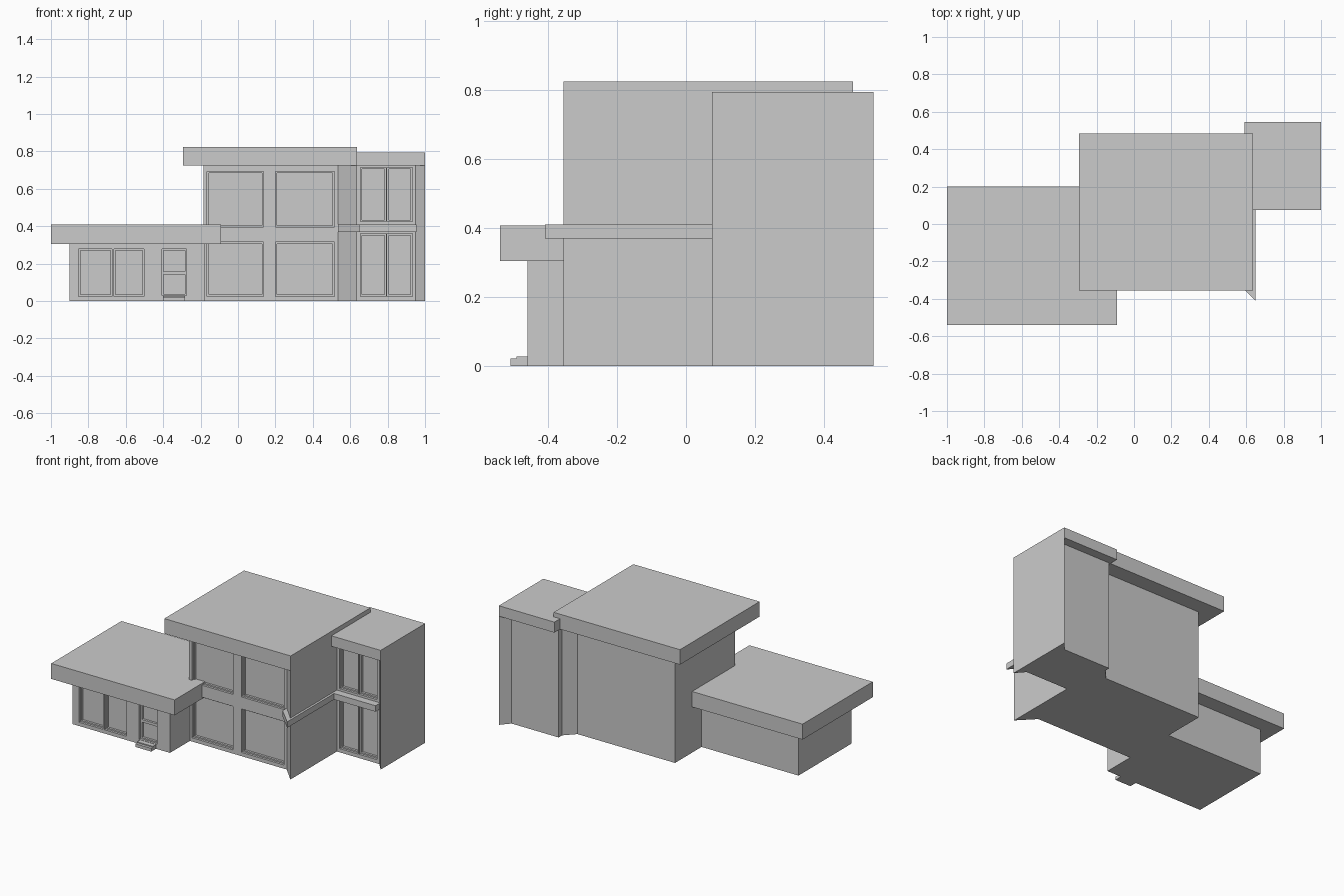
import bpy
import bmesh

cube = bpy.data.objects.get("Cube")
if cube:
    bpy.data.objects.remove(cube, do_unlink=True)

grey = bpy.data.materials.new("plain_grey")
grey.use_nodes = True
grey.diffuse_color = (0.6, 0.6, 0.6, 1)
grey.node_tree.nodes["Principled BSDF"].inputs["Base Color"].default_value = (0.6, 0.6, 0.6, 1)


def add_prism(bm, outline, z0, z1):
    """Extrude a counter-clockwise floor outline from z0 to z1."""
    base = bm.faces.new([bm.verts.new((x, y, z0)) for x, y in outline])
    top = bmesh.ops.extrude_face_region(bm, geom=[base], use_keep_orig=True)
    verts = [g for g in top["geom"] if isinstance(g, bmesh.types.BMVert)]
    bmesh.ops.translate(bm, verts=verts, vec=(0, 0, z1 - z0))


def rect(x0, x1, y0, y1):
    return [(x0, y0), (x1, y0), (x1, y1), (x0, y1)]


def make(name, prisms):
    """One object from a list of (outline, z0, z1) prisms."""
    bm = bmesh.new()
    for outline, z0, z1 in prisms:
        add_prism(bm, outline, z0, z1)
    bmesh.ops.recalc_face_normals(bm, faces=bm.faces)
    mesh = bpy.data.meshes.new(name)
    bm.to_mesh(mesh)
    bm.free()
    mesh.materials.append(grey)
    obj = bpy.data.objects.new(name, mesh)
    bpy.context.collection.objects.link(obj)
    return obj


def cut_openings(walls, y, openings, depth=0.03):
    """Recess each (x0, x1, z0, z1) opening into the front wall at y."""
    cutter = make("opening_cutter", [(rect(a, b, y - 0.02, y + depth), c, d)
                                     for a, b, c, d in openings])
    cutter.hide_render = True
    mod = walls.modifiers.new("openings", 'BOOLEAN')
    mod.operation = 'DIFFERENCE'
    mod.solver = 'EXACT'
    mod.object = cutter
    bpy.context.view_layer.objects.active = walls
    bpy.ops.object.modifier_apply(modifier=mod.name)
    bpy.data.objects.remove(cutter, do_unlink=True)


def frames(name, y, openings, w=0.009, depth=0.03):
    """Slim frame bars lining each recessed opening."""
    bars = []
    for a, b, c, d in openings:
        y0, y1 = y + 0.015, y + depth + 0.002
        bars += [(rect(a, a + w, y0, y1), c, d), (rect(b - w, b, y0, y1), c, d),
                 (rect(a + w, b - w, y0, y1), c, c + w),
                 (rect(a + w, b - w, y0, y1), d - w, d)]
    return make(name, bars)


def grid_of(columns, rows):
    return [(a, b, c, d) for a, b in columns for c, d in rows]


# Main two-storey block, its right wall flaring out at both corners
main_front = -0.25
main_walls = make("main_walls", [([(-0.185, main_front), (0.535, main_front), (0.635, -0.355),
                                   (0.635, 0.485), (0.535, 0.38), (-0.185, 0.38)], 0, 0.726)])
main_windows = grid_of([(-0.165, 0.137), (0.2, 0.515)], [(0.025, 0.315), (0.395, 0.693)])
cut_openings(main_walls, main_front, main_windows)
frames("main_window_frames", main_front, main_windows)
make("main_roof", [(rect(-0.295, 0.637, -0.355, 0.485), 0.725, 0.825)])

# Floor band around the flared corner and along the right wall
make("corner_band", [([(0.535, -0.295), (0.65, -0.41), (0.65, 0.1),
                       (0.625, 0.1), (0.625, -0.33), (0.535, -0.24)], 0.37, 0.41)])

# Rear annex with flared outer wall
annex_front = 0.135
annex_walls = make("annex_walls", [([(0.6, annex_front), (0.948, annex_front), (1, 0.075),
                                     (1, 0.545), (0.948, 0.485), (0.6, 0.485)], 0, 0.726)])
annex_windows = grid_of([(0.655, 0.792), (0.797, 0.932)], [(0.025, 0.36), (0.425, 0.715)])
cut_openings(annex_walls, annex_front, annex_windows)
frames("annex_window_frames", annex_front, annex_windows)
make("annex_roof", [(rect(0.59, 1, 0.075, 0.545), 0.725, 0.795)])
make("annex_ledge", [(rect(0.63, 0.955, 0.085, 0.145), 0.37, 0.41)])

# Single-storey wing
wing_front = -0.46
wing_walls = make("wing_walls", [(rect(-0.9, -0.18, wing_front, 0.1), 0, 0.306)])
wing_windows = [(-0.852, -0.673, 0.025, 0.278), (-0.664, -0.502, 0.025, 0.278)]
door = (-0.407, -0.275, 0.03, 0.278)
cut_openings(wing_walls, wing_front, wing_windows + [door])
frames("wing_window_frames", wing_front, wing_windows)
frames("door_frame", wing_front, [(*door[:2], 0.03, 0.15), (*door[:2], 0.15, 0.278)])
make("wing_roof", [(rect(-1, -0.09, -0.54, 0.2), 0.305, 0.408)])

# Door steps
make("door_steps", [(rect(-0.4, -0.283, -0.51, -0.49), 0, 0.021),
                    (rect(-0.4, -0.283, -0.492, -0.455), 0, 0.028)])
